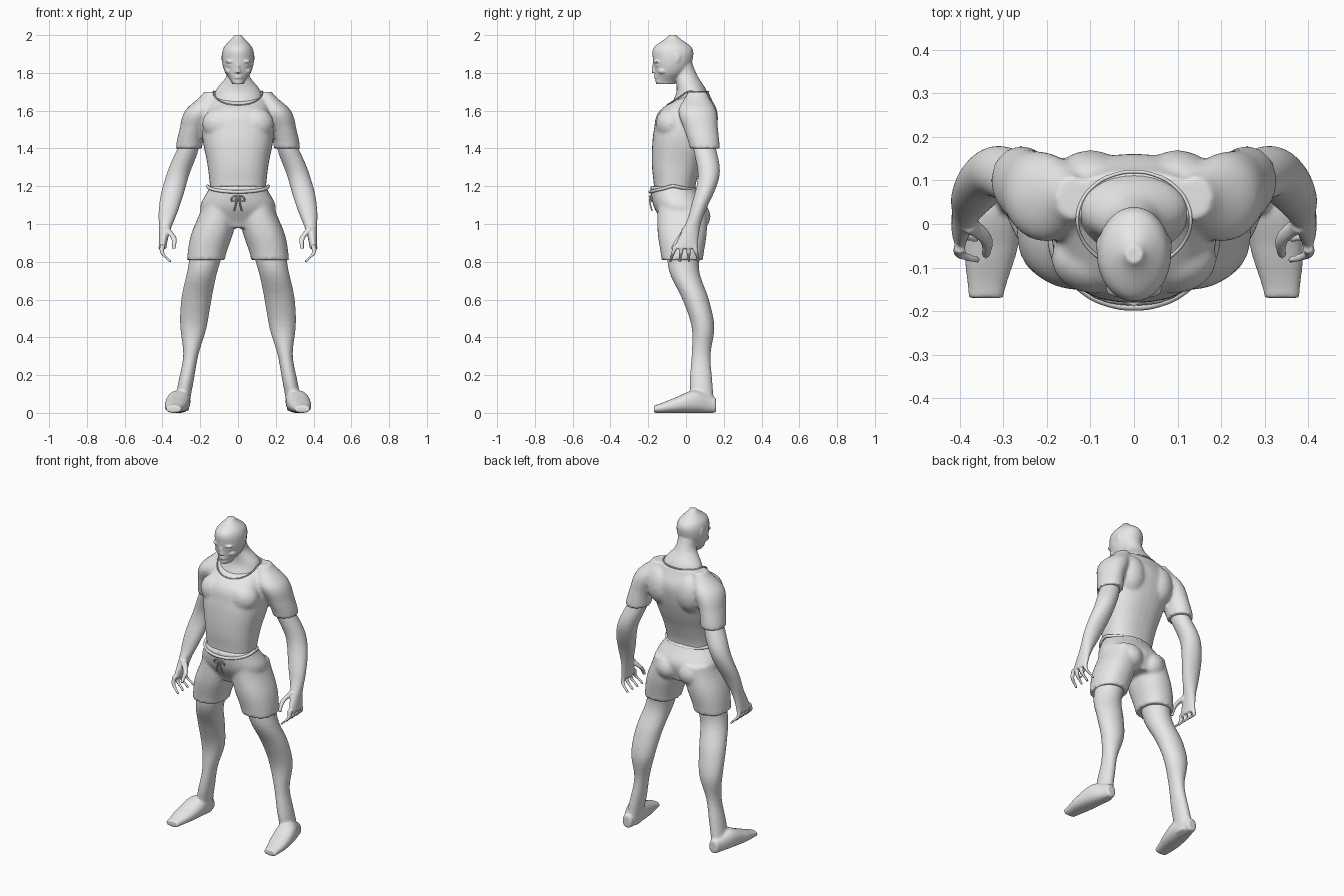
import bpy, bmesh, math
from mathutils import Matrix

cube = bpy.data.objects.get("Cube")
if cube:
    bpy.data.objects.remove(cube)

grey = bpy.data.materials.new("light_grey")
grey.use_nodes = True
grey.diffuse_color = (0.8, 0.8, 0.8, 1)
grey.node_tree.nodes["Principled BSDF"].inputs["Base Color"].default_value = grey.diffuse_color


def sample(keys, t):
    """Smooth value at t along evenly spread keys, or a plain constant."""
    if not isinstance(keys, list):
        return keys
    last = len(keys) - 1
    i = min(int(t * last), last - 1)
    f = t * last - i
    a, b, c, d = (keys[max(0, min(last, i + k))] for k in (-1, 0, 1, 2))
    slope_in, slope_out = (c - a) / 2, (d - b) / 2
    ease = f * f * (3 - 2 * f)
    return b + (c - b) * ease + slope_in * f * (1 - f) ** 2 - slope_out * f * f * (1 - f)


def loft(bm, start, end, a, b, radius_a, radius_b, power=2, along_y=False, sides=32, steps=30):
    """Skin rounded sections from start to end, upright or along y."""
    previous = None
    for step in range(steps + 1):
        t = step / steps
        ca, cb, ra, rb = (sample(keys, t) for keys in (a, b, radius_a, radius_b))
        along = start + (end - start) * t
        ring = []
        for i in range(sides):
            angle = math.tau * i / sides
            c, s = math.cos(angle), math.sin(angle)
            u = ca + ra * math.copysign(abs(c) ** (2 / power), c)
            v = cb + rb * math.copysign(abs(s) ** (2 / power), s)
            ring.append(bm.verts.new((u, along, v) if along_y else (u, v, along)))
        if previous:
            for i in range(sides):
                j = (i + 1) % sides
                bm.faces.new((previous[i], previous[j], ring[j], ring[i]))
        else:
            bm.faces.new(ring)
        previous = ring
    bm.faces.new(previous)


def blob(bm, centre, size):
    matrix = Matrix.Translation(centre) @ Matrix.Diagonal((*size, 1))
    bmesh.ops.create_icosphere(bm, subdivisions=3, radius=1, matrix=matrix)


def mirror_copy(bm):
    geometry = bm.verts[:] + bm.edges[:] + bm.faces[:]
    for item in bmesh.ops.duplicate(bm, geom=geometry)["geom"]:
        if isinstance(item, bmesh.types.BMVert):
            item.co.x *= -1


def finish(name, bm, voxel, smooth):
    """Fuse the volumes of a part into one smooth skin."""
    bmesh.ops.recalc_face_normals(bm, faces=bm.faces)
    mesh = bpy.data.meshes.new(name)
    bm.to_mesh(mesh)
    bm.free()
    mesh.materials.append(grey)
    part = bpy.data.objects.new(name, mesh)
    bpy.context.collection.objects.link(part)
    fuse = part.modifiers.new("fuse", 'REMESH')
    fuse.mode, fuse.voxel_size, fuse.use_smooth_shade = 'VOXEL', voxel, True
    soften = part.modifiers.new("soften", 'SMOOTH')
    soften.factor, soften.iterations = 0.5, smooth


def cord(name, points, thickness, cyclic=False):
    curve = bpy.data.curves.new(name, 'CURVE')
    curve.dimensions, curve.bevel_depth, curve.bevel_resolution = '3D', thickness, 2
    path = curve.splines.new('BEZIER')
    path.bezier_points.add(len(points) - 1)
    for knot, point in zip(path.bezier_points, points):
        knot.co = point
        knot.handle_left_type = knot.handle_right_type = 'AUTO'
    path.use_cyclic_u = cyclic
    curve.materials.append(grey)
    bpy.context.collection.objects.link(bpy.data.objects.new(name, curve))


# Shirt: sleeves, chest and back muscles, then the trunk
bm = bmesh.new()
loft(bm, 1.4, 1.7, [.26, .24, .2, .14], [.1, .08, .06, .06], [.07, .07, .08, .04], [.08, .09, .1, .05])
blob(bm, (.09, -.08, 1.53), (.1, .08, .09))
blob(bm, (.1, .09, 1.56), (.09, .08, .12))
mirror_copy(bm)
loft(bm, 1.1, 1.7, 0, [-.06, -.06, -.05, -.03, -.01, .01, .06], [.14, .16, .19, .14],
     [.11, .11, .13, .15, .16, .15, .06], power=2.4)
finish("shirt", bm, .01, 6)

# Shorts: legs, buttocks and hips
bm = bmesh.new()
loft(bm, .81, 1.1, [.17, .1], -.02, [.1, .11, .09], [.11, .13, .13], power=2.2)
blob(bm, (.08, .05, 1.04), (.08, .08, .08))
mirror_copy(bm)
loft(bm, .98, 1.2, 0, [-.01, -.03, -.07], [.16, .2, .15], [.1, .14, .12], power=2.2)
finish("shorts", bm, .01, 4)

# Waistband and collar, lowest at the front
turns = [(math.cos(angle), math.sin(angle)) for angle in (math.tau * i / 16 for i in range(16))]
cord("waistband", [(.16 * c, .12 * s - .07, 1.2 - .02 * s if s > 0 else 1.2 + .03 * s) for c, s in turns],
     .009, True)
cord("collar", [(.13 * c, .01 + .11 * s, 1.7 + .07 * min(s, 0)) for c, s in turns], .004, True)

# Drawstring bow
knot_point = (0, -.19, 1.15)
for side, sx in (("left", 1), ("right", -1)):
    cord(side + "_bow_loop", [knot_point, (sx * .03, -.19, 1.14), (sx * .03, -.18, 1.12), knot_point], .004)
    cord(side + "_bow_end", [knot_point, (sx * .01, -.19, 1.11), (sx * .02, -.18, 1.07)], .004)

# Head: brows, eyelids, cheeks, ears, nose, lips, skull and neck
bm = bmesh.new()
blob(bm, (.035, -.15, 1.86), (.03, .02, .01))
blob(bm, (.037, -.145, 1.84), (.02, .015, .006))
blob(bm, (.04, -.12, 1.81), (.03, .03, .02))
blob(bm, (.08, -.05, 1.88), (.007, .02, .03))
mirror_copy(bm)
loft(bm, 1.8, 1.87, 0, -.16, [.02, .01, .01], [.02, .02, .01], sides=16)
for height in (1.775, 1.787):
    blob(bm, (0, -.15, height), (.025, .02, .006))
blob(bm, (0, -.14, 1.755), (.03, .02, .015))
loft(bm, 1.74, 2, 0, [-.11, -.08, -.07, -.07, -.07], [.03, .07, .085, .075, .02], [.05, .085, .105, .1, .02])
loft(bm, 1.62, 1.87, 0, [.02, .03, 0, -.03], [.13, .12, .06, .06], [.1, .08, .06, .06])
finish("head", bm, .005, 3)

for side, sx in (("left", 1), ("right", -1)):
    # Arm down to the palm, four fingers fanning out, and the thumb
    bm = bmesh.new()
    loft(bm, 1.45, .87, [.25, .32, .37, .4], [.09, .12, .06, 0],
         [.05, .06, .06, .06, .05, .03, .02], [.06, .06, .05, .04, .06])
    for finger in range(4):
        y = .033 * finger - .055
        loft(bm, .89, .8, [.4, .4, .36], [y, y * 1.5], [.014, .008], [.014, .008], sides=16)
    loft(bm, .98, .87, [.38, .34, .34], [0, -.07], [.02, .01], [.02, .01], sides=16)
    bmesh.ops.scale(bm, vec=(sx, 1, 1), verts=bm.verts)
    finish(side + "_arm", bm, .005, 3)

    # Leg from thigh to heel, and the foot resting on its sole
    bm = bmesh.new()
    loft(bm, .9, .01, [.16, .22, .25, .3], [-.01, -.01, .05, .09, .08, .08, .09],
         [.09, .08, .08, .07, .04, .04, .04], [.09, .08, .07, .06, .05, .06, .06])
    foot_height = [.04, .06, .04, .02]
    loft(bm, .16, -.17, [.3, .34], foot_height, [.03, .06, .06, .04], foot_height, power=2.3, along_y=True)
    bmesh.ops.scale(bm, vec=(sx, 1, 1), verts=bm.verts)
    finish(side + "_leg", bm, .007, 4)
